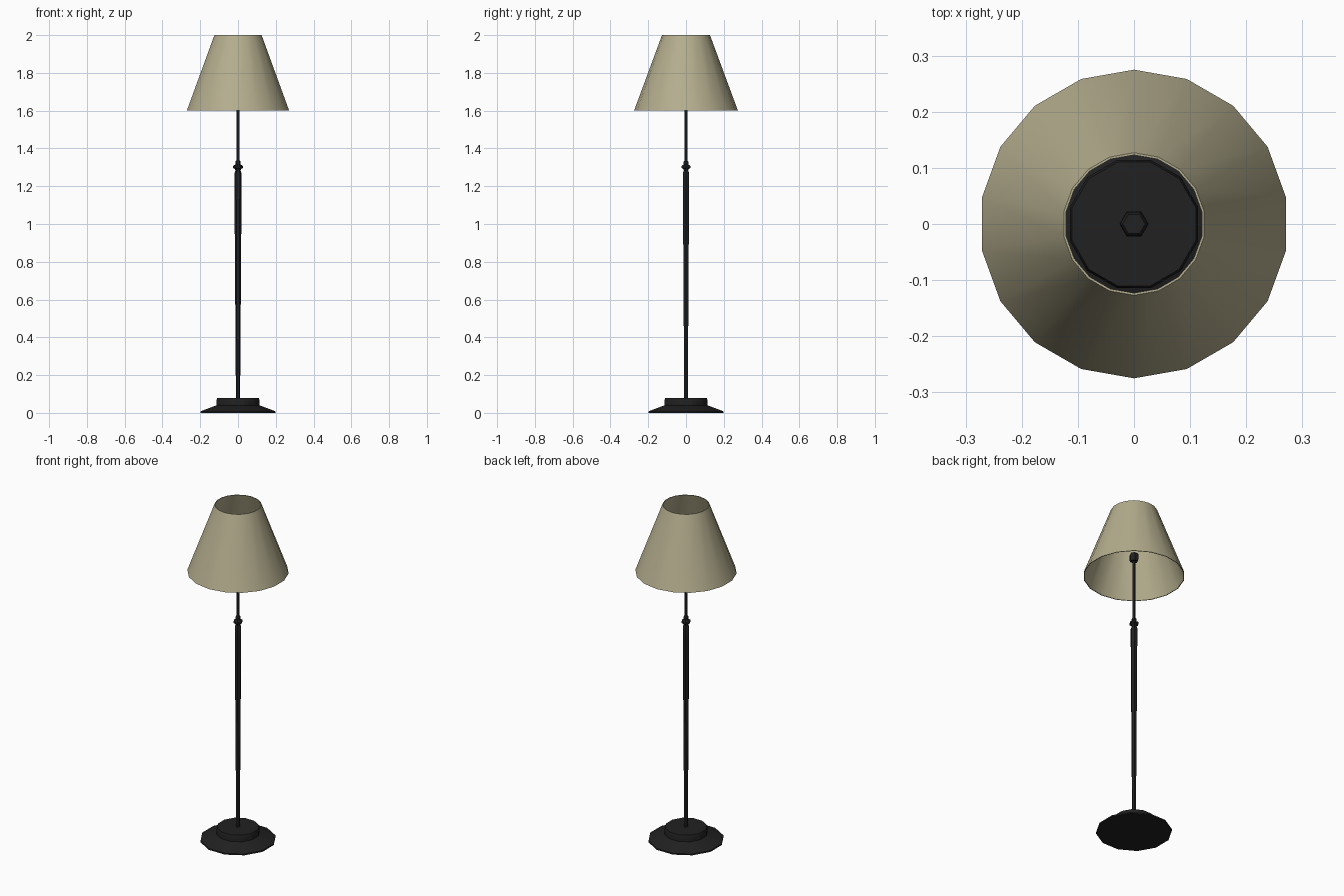
import bpy, bmesh, math

if "Cube" in bpy.data.objects:
    bpy.data.objects.remove(bpy.data.objects["Cube"])


def material(name, rgb):
    m = bpy.data.materials.new(name)
    m.diffuse_color = (*rgb, 1)
    m.use_nodes = True
    m.node_tree.nodes["Principled BSDF"].inputs["Base Color"].default_value = m.diffuse_color
    return m


BLACK = material("black metal", (0.015, 0.015, 0.016))
CREAM = material("cream fabric", (0.46, 0.42, 0.27))


def lathe(name, profile, sides, mat, turn=0.0, closed=False, smooth=30):
    """Spin a (radius, z) profile, listed bottom to top on the outside."""
    bm = bmesh.new()
    rings = []
    for r, z in profile:
        rings.append([bm.verts.new((r * math.cos(turn + math.tau * i / sides),
                                    r * math.sin(turn + math.tau * i / sides), z))
                      for i in range(sides)])
    pairs = list(zip(rings, rings[1:]))
    if closed:
        pairs.append((rings[-1], rings[0]))
    else:
        bm.faces.new(rings[0][::-1])
        bm.faces.new(rings[-1])
    for a, b in pairs:
        for i in range(sides):
            j = (i + 1) % sides
            bm.faces.new((a[i], a[j], b[j], b[i]))
    bmesh.ops.recalc_face_normals(bm, faces=bm.faces)
    me = bpy.data.meshes.new(name)
    bm.to_mesh(me)
    bm.free()
    me.materials.append(mat)
    ob = bpy.data.objects.new(name, me)
    bpy.context.collection.objects.link(ob)
    bpy.ops.object.select_all(action='DESELECT')
    ob.select_set(True)
    bpy.context.view_layer.objects.active = ob
    bpy.ops.object.shade_smooth_by_angle(angle=math.radians(smooth))
    return ob


# Stepped foot
lathe("base", [(0.206, 0), (0.206, 0.008), (0.118, 0.04), (0.118, 0.066), (0.114, 0.078)],
      12, BLACK, math.radians(15))

# Tapered stem, collar and thin upper rod
lathe("lower_pole", [(0.011, 0.07), (0.019, 1.20), (0.019, 1.27), (0.012, 1.285)], 6, BLACK)
lathe("collar", [(0.012, 1.28), (0.016, 1.29), (0.026, 1.297), (0.026, 1.307),
                 (0.014, 1.315), (0.014, 1.33), (0.010, 1.335)], 6, BLACK)
lathe("upper_rod", [(0.009, 1.32), (0.009, 1.71)], 6, BLACK)

# Bulb socket inside the shade
lathe("socket", [(0.020, 1.69), (0.025, 1.698), (0.025, 1.73), (0.020, 1.738)], 6, BLACK)

# Thin open shade
lathe("shade", [(0.275, 1.6), (0.127, 2.0), (0.123, 2.0), (0.271, 1.6)],
      18, CREAM, math.radians(90), closed=True)
